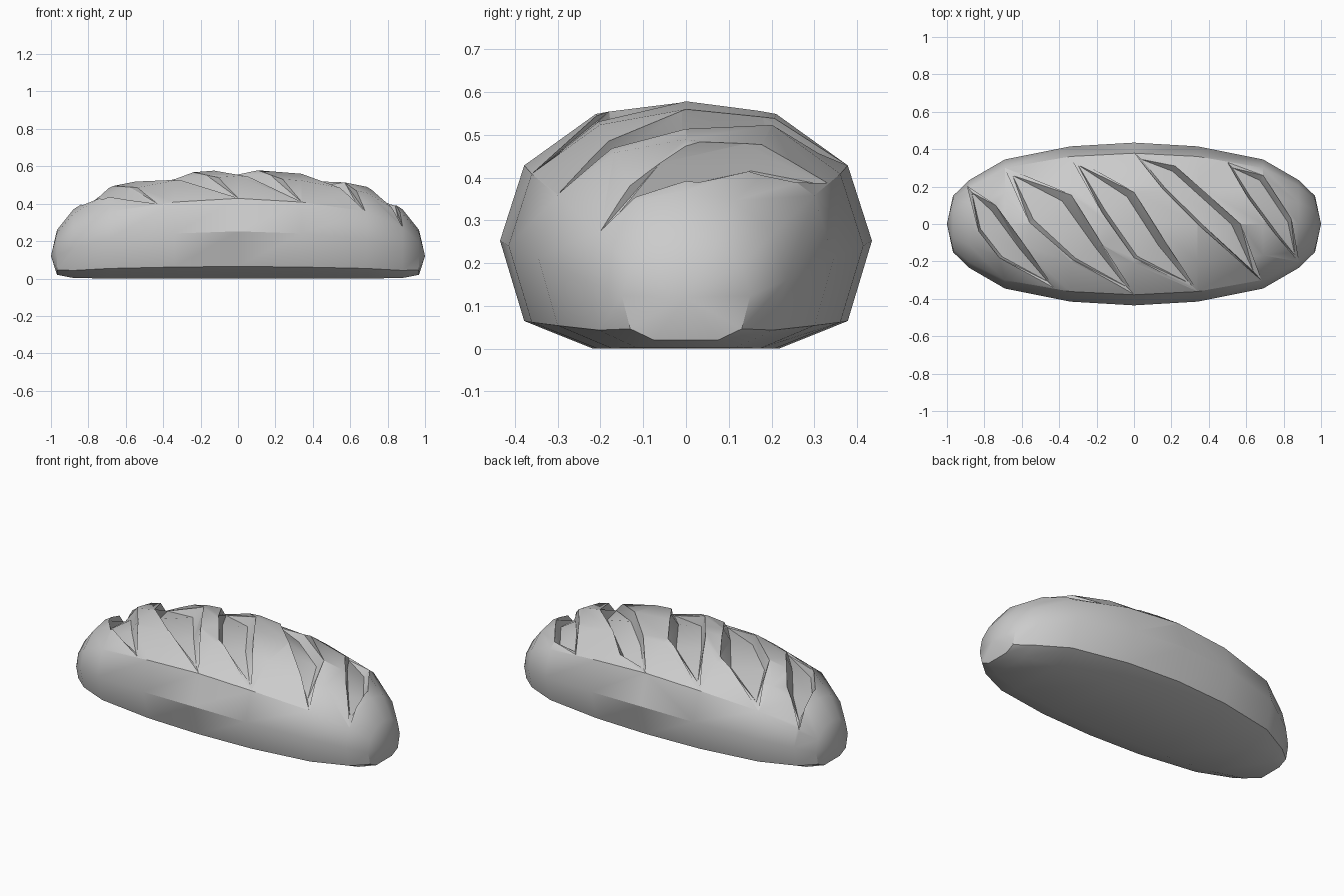
import bpy, bmesh
from mathutils import Vector
from mathutils.bvhtree import BVHTree

if "Cube" in bpy.data.objects:
    bpy.data.objects.remove(bpy.data.objects["Cube"])


def make_object(name, bm):
    bmesh.ops.recalc_face_normals(bm, faces=bm.faces[:])
    mesh = bpy.data.meshes.new(name)
    bm.to_mesh(mesh)
    obj = bpy.data.objects.new(name, mesh)
    bpy.context.collection.objects.link(obj)
    return obj


# Loaf cross-section (y, z as fractions) and half-length stations
half = [(0.0, 1.0), (0.485, 0.935), (0.87, 0.73), (1.0, 0.43), (0.87, 0.11), (0.5, 0.0)]
section = half + [(-y, z) for y, z in reversed(half[1:])]
right_side = [(0.34, 0.415, 0.0, 0.56), (0.69, 0.345, 0.0, 0.49),
              (0.88, 0.235, 0.003, 0.37), (0.968, 0.15, 0.02, 0.26)]
stations = [(-x, w, lo, hi) for x, w, lo, hi in reversed(right_side)]
stations += [(0.0, 0.435, 0.0, 0.587)] + right_side

# Loaf body: lofted rings closed with a fan at each end
bm = bmesh.new()
rings = [[bm.verts.new((x, y * w, lo + z * (hi - lo))) for y, z in section]
         for x, w, lo, hi in stations]
n = len(section)
for a, b in zip(rings, rings[1:]):
    for i in range(n):
        bm.faces.new((a[i], a[(i + 1) % n], b[(i + 1) % n], b[i]))
for ring, x in ((rings[0], -1), (rings[-1], 1)):
    tip = bm.verts.new((x, 0, 0.12))
    for i in range(n):
        bm.faces.new((ring[i], ring[(i + 1) % n], tip))
bmesh.ops.recalc_face_normals(bm, faces=bm.faces[:])
tree = BVHTree.FromBMesh(bm)
loaf = make_object("bread_loaf", bm)
bm.free()


def surface(x, y):
    hit = tree.ray_cast(Vector((x, y, 2)), Vector((0, 0, -1)))[0]
    return hit.z if hit else 0.2


# Slashes: back tip, front tip, right edge and left edge in plan
slashes = [
    ((-0.89, 0.20), (-0.43, -0.34), [(-0.74, 0.10), (-0.58, -0.12)], [(-0.83, -0.04), (-0.72, -0.18)]),
    ((-0.69, 0.30), (0.00, -0.375), [(-0.335, 0.155), (-0.17, -0.11)], [(-0.56, 0.01), (-0.33, -0.19)]),
    ((-0.34, 0.36), (0.34, -0.36), [(0.00, 0.17), (0.17, -0.10)], [(-0.17, 0.06), (0.00, -0.18)]),
    ((0.00, 0.38), (0.68, -0.30), [(0.22, 0.31), (0.57, 0.00)], [(0.16, 0.18), (0.35, -0.01)]),
    ((0.50, 0.33), (0.88, -0.20), [(0.69, 0.26), (0.84, 0.03)], [(0.61, 0.14), (0.76, -0.06)]),
]


def slash_cutter(index, back, front, right, left):
    bm = bmesh.new()
    rim = [back] + right + [front] + left[::-1]
    cx = sum(p[0] for p in rim) / 6
    cy = sum(p[1] for p in rim) / 6
    partner = [None, 5, 4, None, 2, 1]
    top, mid, low = [], [], []
    for i, (x, y) in enumerate(rim):
        z = surface(x, y)
        top.append(bm.verts.new((x, y, 0.8)))
        mid.append(bm.verts.new((x, y, z)))
        if partner[i] is None:
            fx, fy, depth = x + (cx - x) * 0.12, y + (cy - y) * 0.12, 0.015
        else:
            px, py = rim[partner[i]]
            t = 0.22 if i < 3 else 0.1
            fx, fy, depth = x + (px - x) * t, y + (py - y) * t, 0.06
        low.append(bm.verts.new((fx, fy, surface(fx, fy) - depth)))
    bm.faces.new(top)
    for a, b in ((top, mid), (mid, low)):
        for i in range(6):
            j = (i + 1) % 6
            bm.faces.new((a[i], a[j], b[j], b[i]))
    for face in ((0, 1, 5), (1, 2, 5), (2, 4, 5), (2, 3, 4)):
        bm.faces.new([low[i] for i in face])
    bmesh.ops.triangulate(bm, faces=bm.faces[:])
    obj = make_object(f"slash_cutter_{index}", bm)
    bm.free()
    obj.hide_render = True
    return obj


# Cut the slashes into the crust
bpy.context.view_layer.objects.active = loaf
for i, s in enumerate(slashes):
    cutter = slash_cutter(i, *s)
    mod = loaf.modifiers.new("slash", 'BOOLEAN')
    mod.operation = 'DIFFERENCE'
    mod.solver = 'EXACT'
    mod.object = cutter
    bpy.ops.object.modifier_apply(modifier=mod.name)
    bpy.data.objects.remove(cutter)

# Smooth crust with crisp slash edges
loaf.select_set(True)
bpy.ops.object.shade_smooth_by_angle(angle=0.6)
